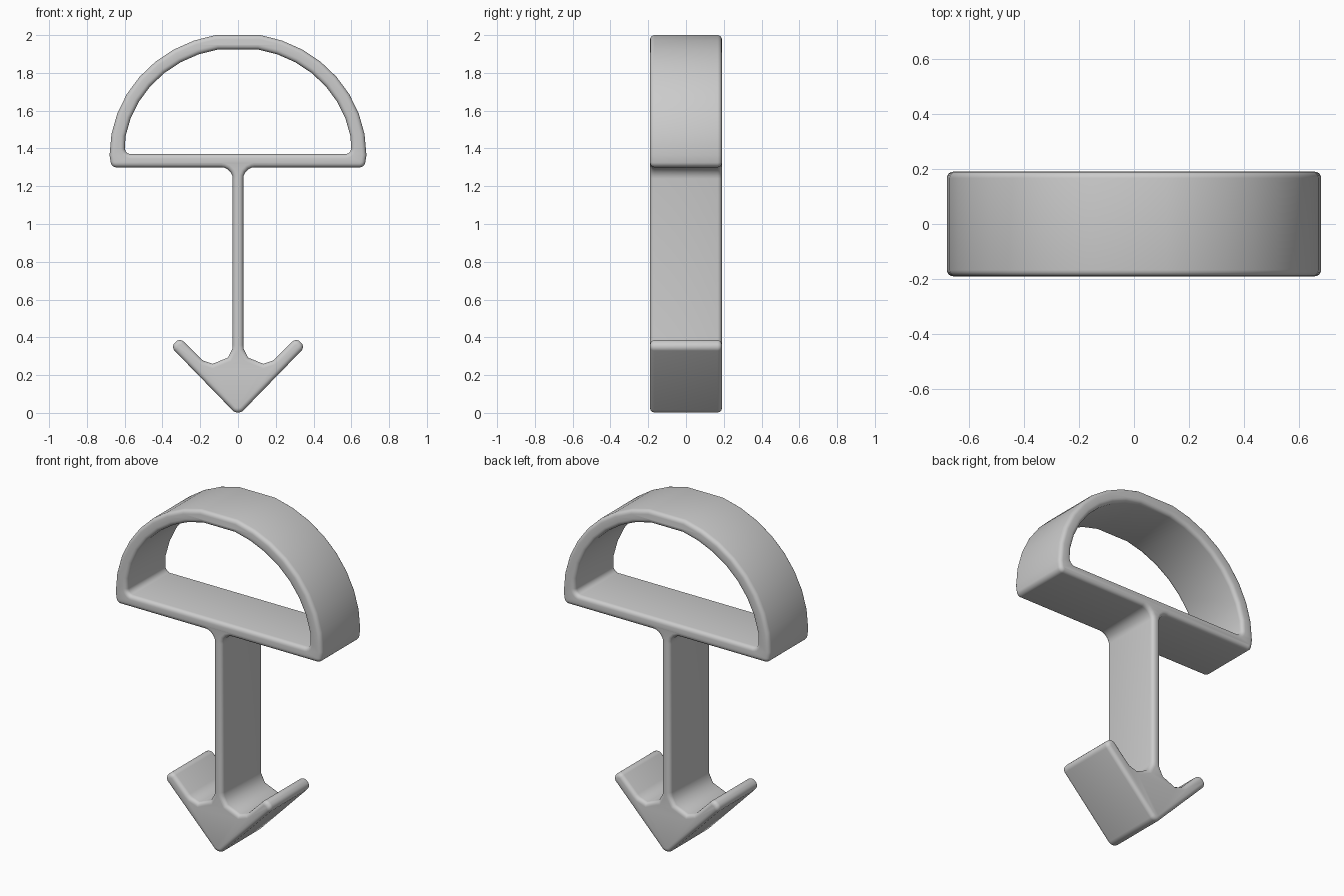
import bpy
import bmesh
from math import sin, cos, radians, tan
from mathutils import Vector, Matrix

if "Cube" in bpy.data.objects:
    bpy.data.objects.remove(bpy.data.objects["Cube"])

DEPTH, EDGE = 0.19, 0.023


def fillet(corners, steps=5):
    """Round each (x, z, radius) corner of a closed outline."""
    out = []
    for i, (x, z, r) in enumerate(corners):
        p = Vector((x, z))
        if r == 0:
            out.append(p)
            continue
        a = (Vector(corners[i - 1][:2]) - p).normalized()
        b = (Vector(corners[(i + 1) % len(corners)][:2]) - p).normalized()
        half = a.angle(b) / 2
        start, end = p + a * r / tan(half), p + b * r / tan(half)
        centre = p + (a + b).normalized() * r / sin(half)
        for k in range(steps + 1):
            d = start.lerp(end, k / steps) - centre
            out.append(centre + d.normalized() * r)
    return out


def mirrored(half):
    """Close a right-hand outline with its reflection."""
    return half + [(-x, z, r) for x, z, r in reversed(half) if x > 0]


def arch(a, b, base):
    """Right half of a flat-topped arch."""
    return [(a * cos(radians(t)), base + b * sin(radians(t)), 0)
            for t in range(80, 9, -10)]


# Outer outline: arch, bar, stem and two upturned barbs
outer = mirrored(arch(0.68, 0.645, 1.365) + [
    (0.68, 1.365, 0), (0.67, 1.30, 0.03),
    (0.028, 1.30, 0.06),
    (0.028, 0.118, 0.10),
    (0.308, 0.398, 0.03), (0.356, 0.350, 0.03),
    (0, -0.016, 0.04)])
# Opening between arch and bar
inner = mirrored(arch(0.605, 0.568, 1.365) + [(0.60, 1.37, 0.03)])

# Rounded-edge extrusion of both outlines
curve = bpy.data.curves.new("body_profile", "CURVE")
curve.dimensions = "2D"
curve.fill_mode = "BOTH"
curve.extrude = DEPTH - EDGE
curve.bevel_depth = EDGE
curve.bevel_resolution = 3
curve.offset = -EDGE
for outline in (outer, inner):
    points = fillet(outline)
    spline = curve.splines.new("POLY")
    spline.points.add(len(points) - 1)
    for point, p in zip(spline.points, points):
        point.co = (p.x, p.y, 0, 1)
    spline.use_cyclic_u = True
profile = bpy.data.objects.new("body_profile", curve)
bpy.context.collection.objects.link(profile)
graph = bpy.context.evaluated_depsgraph_get()
mesh = bpy.data.meshes.new_from_object(profile.evaluated_get(graph))
bpy.data.objects.remove(profile)

# Stand it upright and weld the caps to the sides
bm = bmesh.new()
bm.from_mesh(mesh)
bm.transform(Matrix.Rotation(radians(90), 4, "X"))
bmesh.ops.remove_doubles(bm, verts=bm.verts, dist=0.0005)
bmesh.ops.recalc_face_normals(bm, faces=bm.faces)
bm.to_mesh(mesh)
bm.free()

grey = bpy.data.materials.new("plain_grey")
grey.use_nodes = True
grey.diffuse_color = (0.6, 0.6, 0.6, 1)
grey.node_tree.nodes["Principled BSDF"].inputs["Base Color"].default_value = grey.diffuse_color
mesh.materials.clear()
mesh.materials.append(grey)

body = bpy.data.objects.new("arched_anchor_body", mesh)
bpy.context.collection.objects.link(body)
bpy.context.view_layer.objects.active = body
body.select_set(True)
bpy.ops.object.shade_smooth_by_angle(angle=radians(40))
